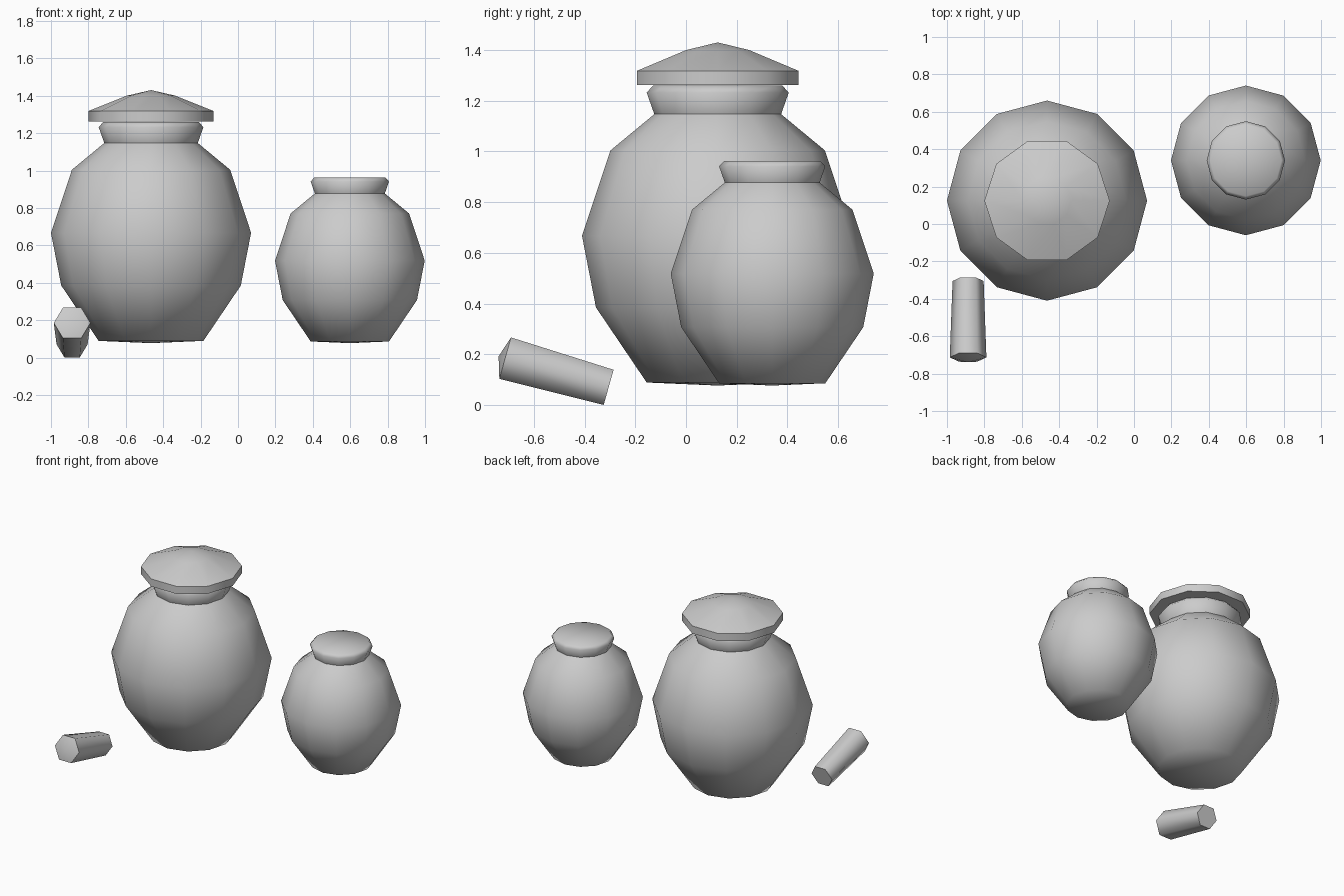
import bpy, bmesh, math
from mathutils import Matrix, Vector

if "Cube" in bpy.data.objects:
    bpy.data.objects.remove(bpy.data.objects["Cube"])


def lathe(name, profile, sides, matrix, angle):
    """Revolve (radius, z) points; a radius of 0 closes the end at a pole."""
    bm = bmesh.new()
    rings = []
    for r, z in profile:
        if r == 0:
            rings.append([bm.verts.new((0, 0, z))] * sides)
        else:
            rings.append([bm.verts.new((r * math.cos(math.tau * i / sides),
                                        r * math.sin(math.tau * i / sides), z))
                          for i in range(sides)])
    for low, high in zip(rings, rings[1:]):
        for i in range(sides):
            j = (i + 1) % sides
            corners = list(dict.fromkeys((low[i], low[j], high[j], high[i])))
            bm.faces.new(corners)
    bmesh.ops.recalc_face_normals(bm, faces=bm.faces)
    mesh = bpy.data.meshes.new(name)
    bm.to_mesh(mesh)
    bm.free()
    obj = bpy.data.objects.new(name, mesh)
    bpy.context.collection.objects.link(obj)
    obj.matrix_world = matrix
    bpy.ops.object.select_all(action='DESELECT')
    obj.select_set(True)
    bpy.context.view_layer.objects.active = obj
    bpy.ops.object.shade_smooth_by_angle(angle=math.radians(angle))
    return obj


# Jar bodies: one profile, used at two scales, closed at the mouth
JAR = [(0, 0), (0.28, 0.012), (0.48, 0.308), (0.535, 0.59), (0.423, 0.927),
       (0.25, 1.07), (0.28, 1.155), (0.255, 1.183), (0, 1.183)]
for name, x, y, scale in (("large_jar", -0.465, 0.125, 1.0),
                          ("small_jar", 0.598, 0.34, 0.748)):
    place = Matrix.Translation((x, y, 0.077)) @ Matrix.Scale(scale, 4)
    lathe(name, JAR, 12, place, 62)

# Ten-sided domed lid on the large jar
LID = [(0, 1.263), (0.335, 1.263), (0.335, 1.318), (0.13, 1.4), (0, 1.43)]
lathe("jar_lid", LID, 10, Matrix.Translation((-0.465, 0.125, 0)), 50)

# Tapered six-sided peg, leaning with its wide end raised to the front
start, end = Vector((-0.887, -0.305, 0.07)), Vector((-0.887, -0.713, 0.185))
axis = (end - start).normalized()
side = Vector((1, 0, 0))
turn = Matrix((side, axis.cross(side), axis)).transposed().to_4x4()
length = (end - start).length
PEG = [(0, 0), (0.083, 0), (0.098, length), (0, length + 0.027)]
lathe("tilted_peg", PEG, 6, Matrix.Translation(start) @ turn, 65)
